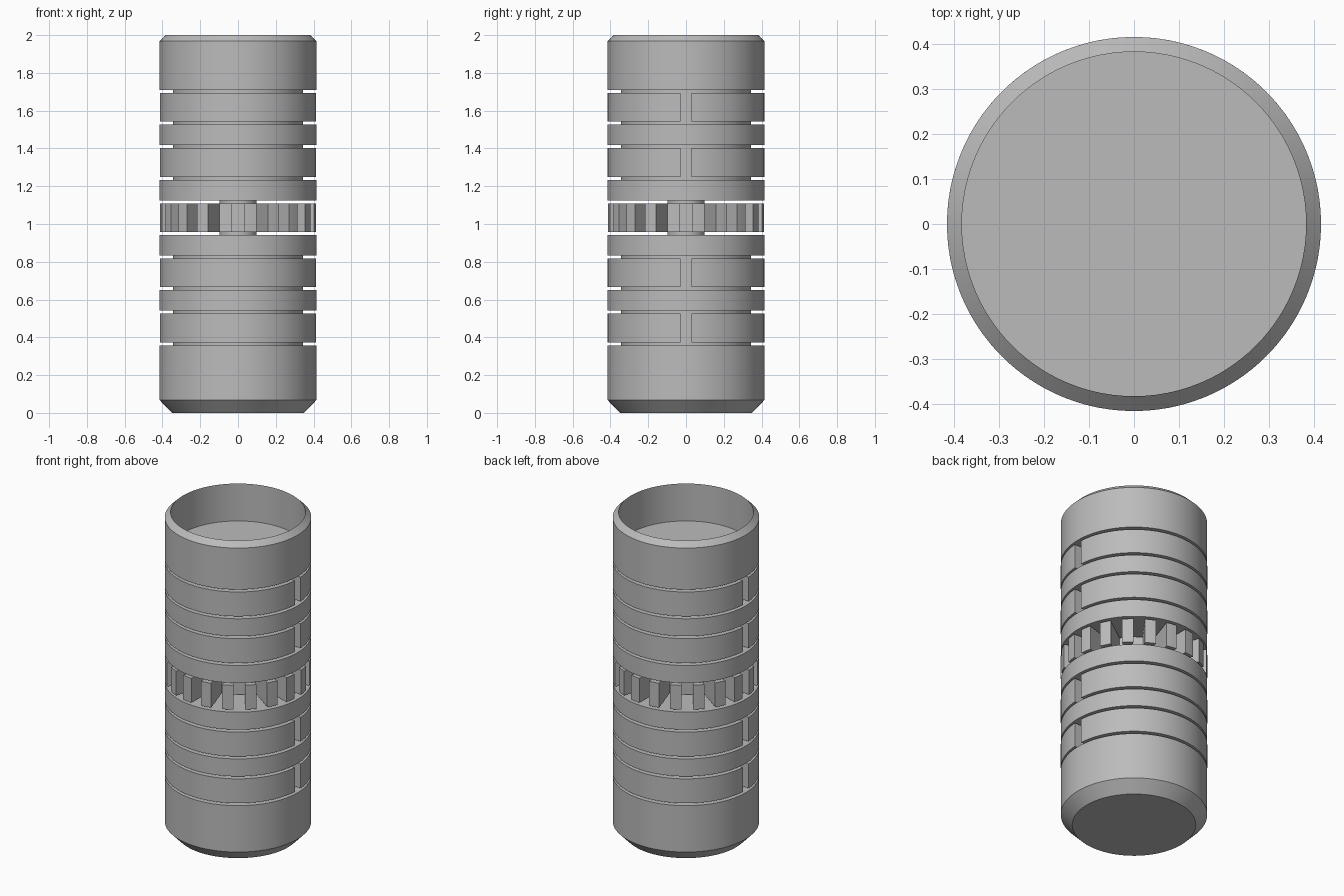
import bpy, bmesh
from math import pi, sin, cos, asin, radians

if "Cube" in bpy.data.objects:
    bpy.data.objects.remove(bpy.data.objects["Cube"])

grey = bpy.data.materials.new("plain_grey")
grey.use_nodes = True
grey.diffuse_color = (0.5, 0.5, 0.5, 1)
grey.node_tree.nodes["Principled BSDF"].inputs["Base Color"].default_value = (0.5, 0.5, 0.5, 1)

SEGMENTS = 96
R = 0.415          # outer radius
CORE = 0.345       # radius of the core inside the grooves
BAY = 0.183        # height of one groove bay
LAND = 0.109       # height of one solid band
GAP = 0.0155       # clearance above and below each ring
BASE_TOP = 0.358
SLOT = 0.028       # half width of the ring split


def finish(name, bm):
    bmesh.ops.recalc_face_normals(bm, faces=bm.faces)
    mesh = bpy.data.meshes.new(name)
    bm.to_mesh(mesh)
    bm.free()
    mesh.materials.append(grey)
    obj = bpy.data.objects.new(name, mesh)
    bpy.context.collection.objects.link(obj)
    bpy.ops.object.select_all(action="DESELECT")
    obj.select_set(True)
    bpy.context.view_layer.objects.active = obj
    bpy.ops.object.shade_smooth_by_angle(angle=radians(25))
    return obj


def lathe(name, profile):
    """Spin an (r, z) profile about the z axis."""
    bm = bmesh.new()
    verts = [bm.verts.new((r, 0, z)) for r, z in profile]
    edges = [bm.edges.new(pair) for pair in zip(verts, verts[1:])]
    bmesh.ops.spin(bm, geom=verts + edges, cent=(0, 0, 0), axis=(0, 0, 1),
                   angle=2 * pi, steps=SEGMENTS, use_duplicate=False)
    bmesh.ops.remove_doubles(bm, verts=bm.verts, dist=0.0001)
    return finish(name, bm)


def prism(name, outline, z0, z1):
    """Extrude a flat outline from z0 to z1."""
    bm = bmesh.new()
    face = bm.faces.new([bm.verts.new((x, y, z0)) for x, y in outline])
    top = bmesh.ops.extrude_face_region(bm, geom=[face])["geom"]
    bmesh.ops.translate(bm, vec=(0, 0, z1 - z0),
                        verts=[v for v in top if isinstance(v, bmesh.types.BMVert)])
    return finish(name, bm)


def arc(r, a, b, steps):
    return [(r * cos(a + (b - a) * i / steps), r * sin(a + (b - a) * i / steps))
            for i in range(steps + 1)]


def bay(k):
    """Bottom and top of groove bay k."""
    z = BASE_TOP + k * (BAY + LAND)
    return z, z + BAY


def grooves(ks):
    """Profile points for the grooves cut into the body."""
    return [p for k in ks for z0, z1 in [bay(k)]
            for p in ((R, z0), (CORE, z0), (CORE, z1), (R, z1))]


# Lower and upper body, each with two grooves
gear_z0, gear_z1 = bay(2)
lathe("lower_body", [(0, 0), (0.35, 0), (R, 0.068)] + grooves((0, 1))
      + [(R, gear_z0), (0, gear_z0)])
lathe("upper_body", [(0, gear_z1), (R, gear_z1)] + grooves((3, 4))
      + [(R, 1.968), (0.382, 2), (0.382, 1.766), (0, 1.766)])

# Split rings, each made of a front and a back half
outer, inner = asin(SLOT / R), asin(SLOT / CORE)
for k in (0, 1, 3, 4):
    z0, z1 = bay(k)
    for side, turn in (("back", 0), ("front", pi)):
        outline = (arc(R, turn + outer, turn + pi - outer, SEGMENTS // 2)
                   + arc(CORE, turn + pi - inner, turn + inner, SEGMENTS // 2))
        prism(f"{side}_ring_half_{k}", outline, z0 + GAP, z1 - GAP)

# Toothed wheel with parallel-sided slots, on a short shaft
TEETH, HALF_SLOT, FLOOR = 20, 0.0325, 0.21
wheel = []
edge = asin(HALF_SLOT / R)
for i in range(TEETH):
    a = 2 * pi * i / TEETH
    wheel += [(FLOOR * cos(a) - s * HALF_SLOT * sin(a),
               FLOOR * sin(a) + s * HALF_SLOT * cos(a)) for s in (-1, 1)]
    wheel += arc(R, a + edge, a + 2 * pi / TEETH - edge, 3)
prism("toothed_wheel", wheel, gear_z0 + GAP, gear_z1 - GAP)
lathe("wheel_shaft", [(0, gear_z0), (0.098, gear_z0), (0.098, gear_z1), (0, gear_z1)])
